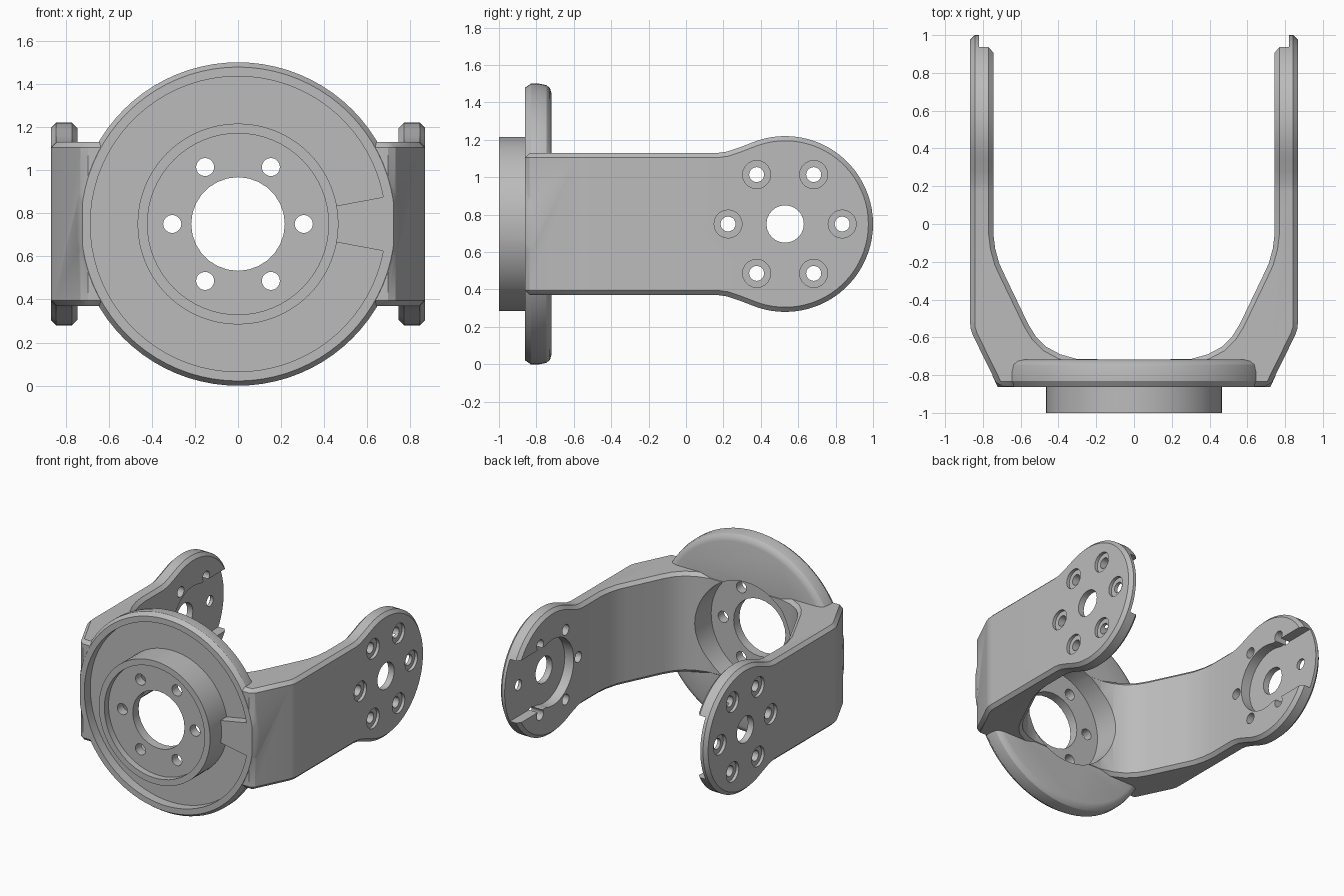
import bpy, bmesh
from math import cos, sin, pi, radians
from mathutils import Matrix, Vector

if "Cube" in bpy.data.objects:
    bpy.data.objects.remove(bpy.data.objects["Cube"])

MID = 0.75      # height of all bore axes
TIP = 0.53      # y of the arm bore axis

metal = bpy.data.materials.new("grey_metal")
metal.use_nodes = True
grey = (0.5, 0.5, 0.5, 1)
metal.diffuse_color = grey
metal.node_tree.nodes["Principled BSDF"].inputs["Base Color"].default_value = grey


def to_object(name, bm):
    bmesh.ops.recalc_face_normals(bm, faces=bm.faces)
    mesh = bpy.data.meshes.new(name)
    bm.to_mesh(mesh)
    bm.free()
    mesh.materials.append(metal)
    ob = bpy.data.objects.new(name, mesh)
    bpy.context.collection.objects.link(ob)
    return ob


def prism(name, pts, axis, lo, hi):
    """Extrude a 2D outline along the x, y or z axis."""
    place = {"x": lambda a, b: (lo, a, b),
             "y": lambda a, b: (a, lo, b),
             "z": lambda a, b: (a, b, lo)}[axis]
    bm = bmesh.new()
    face = bm.faces.new([bm.verts.new(place(a, b)) for a, b in pts])
    new = bmesh.ops.extrude_face_region(bm, geom=[face])["geom"]
    shift = Vector([(hi - lo) * (axis == k) for k in "xyz"])
    bmesh.ops.translate(bm, vec=shift, verts=[v for v in new if isinstance(v, bmesh.types.BMVert)])
    return to_object(name, bm)


def arc(ca, cb, r, start=0, end=360, n=32):
    count = n if end - start == 360 else n + 1
    angles = [radians(start + (end - start) * i / n) for i in range(count)]
    return [(ca + r * cos(t), cb + r * sin(t)) for t in angles]


def ring_sector(name, r_in, r_out, lo, hi, start):
    """Part ring around the base axis, open by the start angle on both sides of +x."""
    outline = arc(0, MID, r_out, start, 360 - start, 72)
    outline += arc(0, MID, r_in, start, 360 - start, 72)[::-1]
    return prism(name, outline, "y", lo, hi)


def lathe(name, profile, n=80):
    """Closed disc from (radius, y) rings around the base axis, capped at both ends."""
    bm = bmesh.new()
    rings = [[bm.verts.new((a, y, b)) for a, b in arc(0, MID, r, n=n)] for r, y in profile]
    for low, high in zip(rings, rings[1:]):
        for i in range(n):
            j = (i + 1) % n
            bm.faces.new((low[i], low[j], high[j], high[i]))
    bm.faces.new(rings[0])
    bm.faces.new(rings[-1])
    return to_object(name, bm)


def apply(ob, kind, **settings):
    mod = ob.modifiers.new(kind.lower(), kind)
    for key, value in settings.items():
        setattr(mod, key, value)
    bpy.context.view_layer.objects.active = ob
    bpy.ops.object.modifier_apply(modifier=mod.name)


def boolean(ob, other, operation):
    apply(ob, "BOOLEAN", object=other, operation=operation, solver="EXACT")
    bpy.data.objects.remove(other)


def mirrored(half):
    return half + [(-x, y) for x, y in reversed(half)]


# U-shaped plan of the yoke
outer = [(0.72, -0.86), (0.855, -0.585), (0.866, -0.55), (0.868, -0.51), (0.868, 1.05)]
inner = [(0.745, 1.05), (0.745, -0.05), (0.735, -0.13), (0.713, -0.21), (0.685, -0.27),
         (0.56, -0.53), (0.52, -0.595), (0.465, -0.65), (0.39, -0.69), (0.3, -0.715)]
yoke = prism("yoke_bracket", mirrored(outer + inner), "z", 0, 1.5)

# Side outline: straight strap flaring into a round end
upper = [(-0.95, 0.38), (0.17, 0.38), (0.22, 0.387), (0.28, 0.407)]
rim = arc(TIP, 0, 0.47, 0, 113, 24)[::-1]
side = upper + rim + [(y, -h) for y, h in reversed(upper + rim[:-1])]
boolean(yoke, prism("side_outline", [(y, MID + h) for y, h in side], "x", -1, 1), "INTERSECT")
apply(yoke, "BEVEL", width=0.025, segments=1, limit_method="ANGLE",
      angle_limit=radians(40), use_clamp_overlap=False)

# Round base flange, trimmed by the slanted strap sides
flange = lathe("flange", [(0.728, -0.862), (0.75, -0.83), (0.75, -0.785), (0.742, -0.745),
                          (0.725, -0.727), (0.695, -0.718)])
trim = [(0.708, -0.89), (0.868, -0.56), (0.868, 1.05)]
boolean(flange, prism("trim", mirrored(trim), "z", -0.5, 2), "INTERSECT")
boolean(yoke, flange, "UNION")

# Front groove, interrupted by a solid bridge on the left side
boolean(yoke, ring_sector("groove", 0.44, 0.685, -0.95, -0.79, 10.5), "DIFFERENCE")

# Hub with a recess on each side of its bolt plate
boolean(yoke, prism("hub", arc(0, MID, 0.466, n=64), "y", -1, -0.75), "UNION")
for r, lo, hi in ((0.42, -1.1, -0.95), (0.405, -0.88, -0.5)):
    boolean(yoke, prism("hub_recess", arc(0, MID, r, n=64), "y", lo, hi), "DIFFERENCE")
boolean(yoke, prism("hub_bore", arc(0, MID, 0.217, n=28), "y", -1.1, -0.5), "DIFFERENCE")
bolts = arc(0, 0, 0.305, n=6)
for a, b in bolts:
    boolean(yoke, prism("hub_bolt", arc(a, MID + b, 0.042, n=20), "y", -1.1, -0.8), "DIFFERENCE")

# Arm ends: inner slot, bore and counterbored bolt holes
slot = arc(TIP, MID, 0.25, 70, 290) + [(1.1, MID - 0.235), (1.1, MID + 0.235)]
for s in (1, -1):
    boolean(yoke, prism("slot", slot, "x", s * 0.65, s * 0.82), "DIFFERENCE")
    boolean(yoke, prism("arm_bore", arc(TIP, MID, 0.1, n=24), "x", s * 0.6, s), "DIFFERENCE")
    for a, b in bolts:
        for r, lo in ((0.075, 0.845), (0.04, 0.6)):
            boolean(yoke, prism("arm_bolt", arc(TIP + a, MID + b, r, n=20), "x", s * lo, s),
                    "DIFFERENCE")

# Smooth curved walls, crisp edges
bpy.ops.object.select_all(action="DESELECT")
yoke.select_set(True)
bpy.context.view_layer.objects.active = yoke
bpy.ops.object.shade_smooth_by_angle(angle=radians(30))
